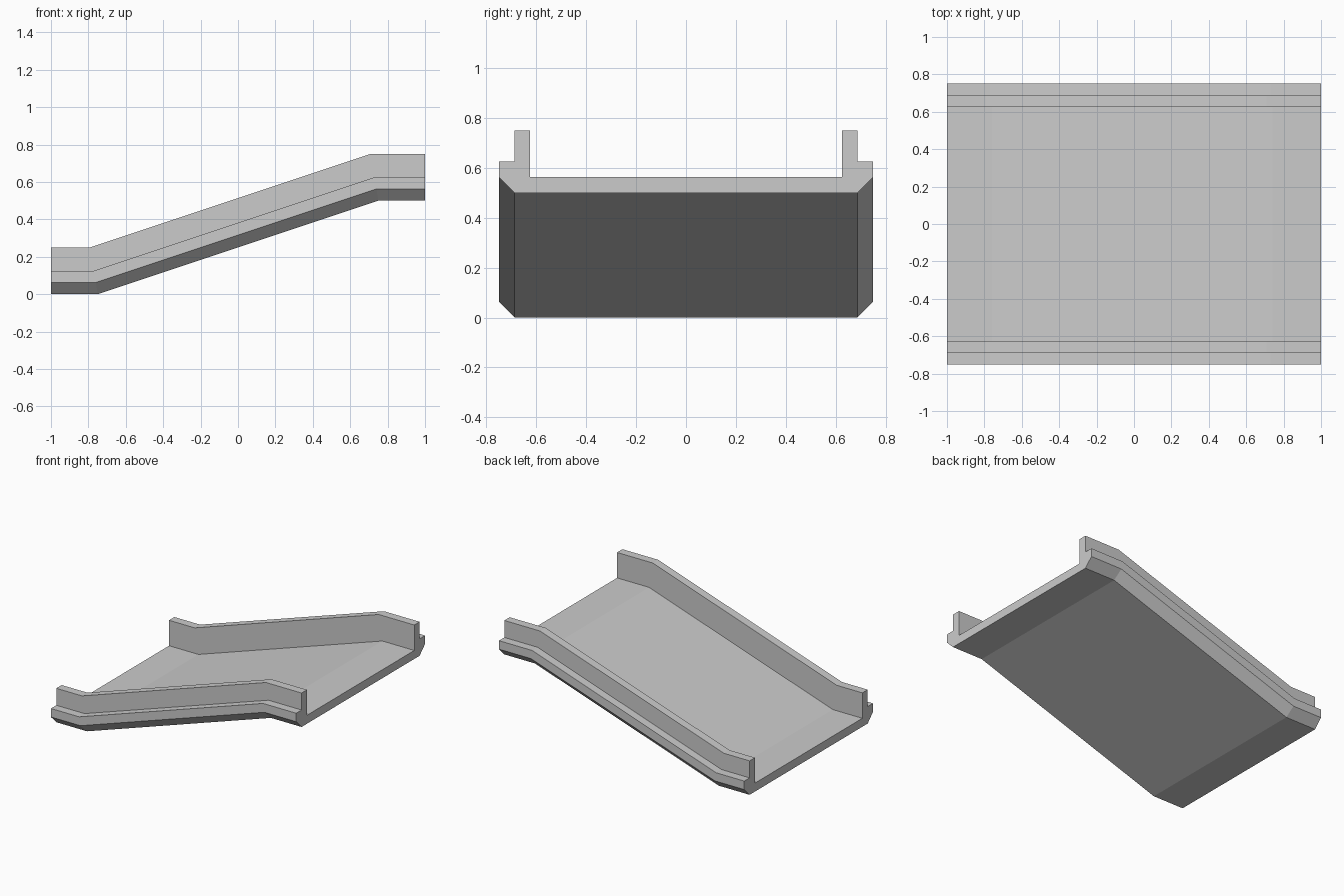
import bpy, bmesh, math

if "Cube" in bpy.data.objects:
    bpy.data.objects.remove(bpy.data.objects["Cube"])

# Ramp dimensions
RISE, BEND = 0.5, 0.75
MITRE = math.tan(math.atan2(RISE, 2 * BEND) / 2)  # lean of the bend planes

# Half of the channel cross-section (y, height): chamfered base, ledge, side wall, deck
half = [(0.6875, 0), (0.75, 0.0625), (0.75, 0.125), (0.6875, 0.125),
        (0.6875, 0.25), (0.625, 0.25), (0.625, 0.0625)]
profile = half + [(-y, z) for y, z in reversed(half)]

# Stations along the ramp: (x, base height, lean per unit of height)
stations = [(-1, 0, 0), (-BEND, 0, MITRE), (BEND, RISE, MITRE), (1, RISE, 0)]

# Sweep the profile through the stations
bm = bmesh.new()
rings = [[bm.verts.new((x - lean * z, y, base + z)) for y, z in profile]
         for x, base, lean in stations]
n = len(profile)
for a, b in zip(rings, rings[1:]):
    for i in range(n):
        j = (i + 1) % n
        bm.faces.new((a[i], a[j], b[j], b[i]))

# End caps
bm.faces.new(rings[0])
bm.faces.new(rings[-1])
bmesh.ops.recalc_face_normals(bm, faces=bm.faces)

mesh = bpy.data.meshes.new("ramp_walkway")
bm.to_mesh(mesh)
bm.free()
bpy.context.collection.objects.link(bpy.data.objects.new("ramp_walkway", mesh))
